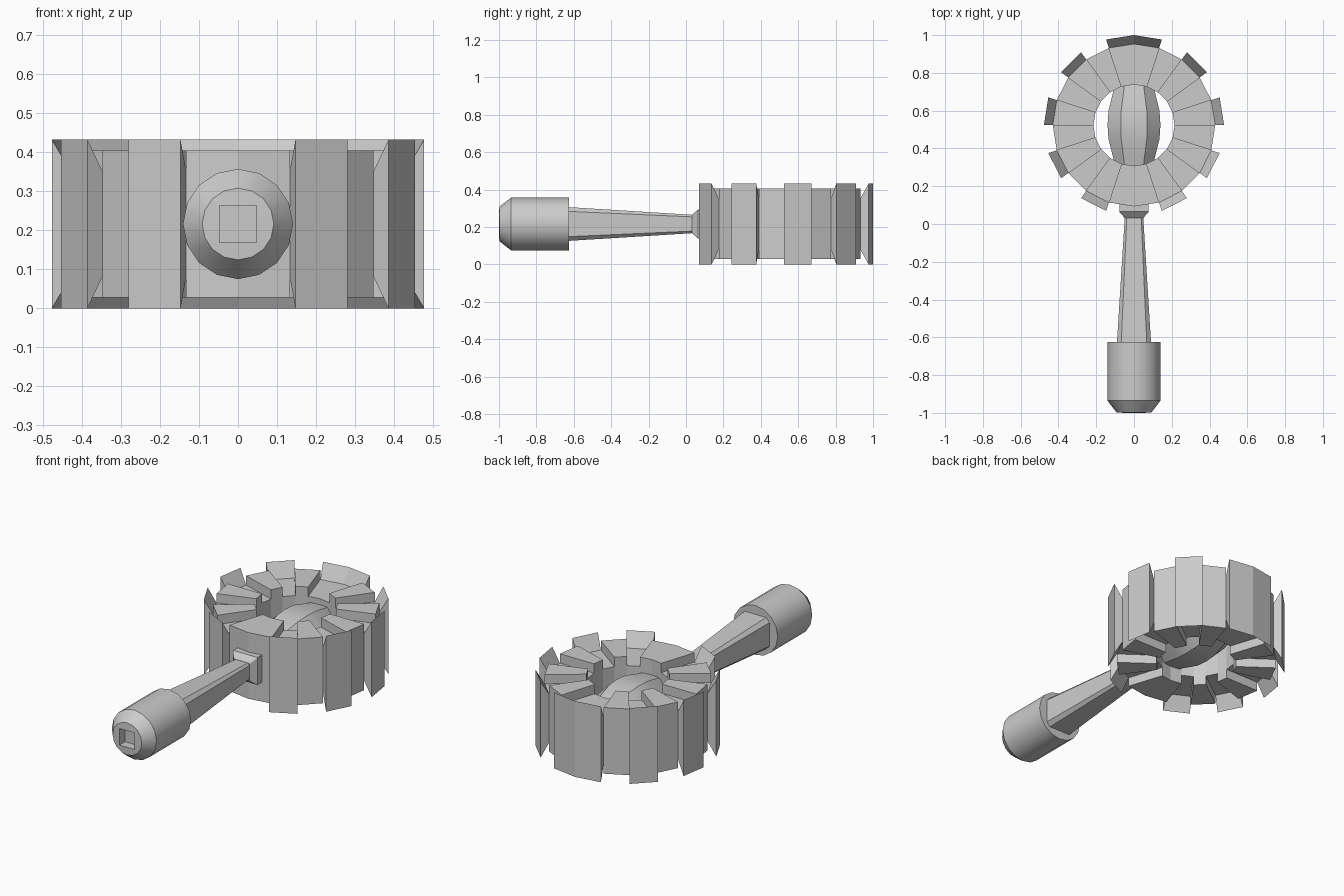
import bpy, bmesh, math

if "Cube" in bpy.data.objects:
    bpy.data.objects.remove(bpy.data.objects["Cube"])

CY, CZ = 0.523, 0.216      # ring centre in y, mid height of everything


def finish(name, bm, angle=None):
    bmesh.ops.recalc_face_normals(bm, faces=bm.faces)
    me = bpy.data.meshes.new(name)
    bm.to_mesh(me)
    bm.free()
    ob = bpy.data.objects.new(name, me)
    bpy.context.collection.objects.link(ob)
    if angle:
        bpy.ops.object.select_all(action='DESELECT')
        ob.select_set(True)
        bpy.context.view_layer.objects.active = ob
        bpy.ops.object.shade_smooth_by_angle(angle=math.radians(angle))
    return ob


def skin(bm, rings):
    """Join successive closed rings of points, capping both ends."""
    rows = [[bm.verts.new(p) for p in ring] for ring in rings]
    n = len(rows[0])
    for a, b in zip(rows, rows[1:]):
        for i in range(n):
            j = (i + 1) % n
            bm.faces.new((a[i], a[j], b[j], b[i]))
    bm.faces.new(rows[0])
    bm.faces.new(rows[-1])


def sector(name, profile, start, steps):
    """Sweep an (r, z) profile around the ring axis, 18 degrees per step."""
    bm = bmesh.new()
    rings = []
    for k in range(steps + 1):
        a = math.radians(start + 18 * k)
        rings.append([(r * math.cos(a), CY + r * math.sin(a), z) for r, z in profile])
    skin(bm, rings)
    finish(name, bm)


def circle(y, r, n=16):
    return [(r * math.cos(2 * math.pi * i / n), y, CZ + r * math.sin(2 * math.pi * i / n))
            for i in range(n)]


def square(y, h, n=16):
    pts = []
    for i in range(n):
        c, s = math.cos(2 * math.pi * i / n), math.sin(2 * math.pi * i / n)
        k = h / max(abs(c), abs(s))
        pts.append((c * k, y, CZ + s * k))
    return pts


def octagon(y, h, c):
    """Square of half size h whose flats have half width c."""
    return [(x, y, CZ + z) for x, z in ((h, -c), (h, c), (c, h), (-c, h),
                                        (-h, c), (-h, -c), (-c, -h), (c, -h))]


# Ring: raised spacers alternating with recessed sectors that carry flared plates
spacer = [(0.215, 0.028), (0.43, 0.028), (0.43, 0.405), (0.215, 0.405)]
plate = [(0.215, 0.08), (0.43, 0.08), (0.477, 0.0), (0.477, 0.432),
         (0.43, 0.352), (0.215, 0.352)]
for i, start in enumerate((-72, -36, 0, 36, 126, 162, 198, 234)):
    sector(f"ring_plate_{i}", plate, start, 1)
sector("ring_plate_wide", plate, 72, 2)
for i, start in enumerate((-54, -18, 18, 54, 108, 144, 180, 216)):
    sector(f"ring_spacer_{i}", spacer, start, 1)
sector("ring_spacer_front", spacer, 252, 2)

# Barrel-shaped core across the hole
bm = bmesh.new()
skin(bm, [octagon(y, r, r * 0.5) for y, r in
          ((0.28, 0.095), (0.35, 0.11), (0.45, 0.135), (CY, 0.14),
           (0.60, 0.135), (0.70, 0.11), (0.77, 0.095))])
finish("core_barrel", bm, 30)

# Tapered shaft with a flared collar at the ring
bm = bmesh.new()
skin(bm, [octagon(-0.64, 0.091, 0.068), octagon(0.035, 0.049, 0.038)])
finish("handle_shaft", bm)
bm = bmesh.new()
skin(bm, [octagon(0.033, 0.05, 0.045), octagon(0.065, 0.078, 0.076), octagon(0.13, 0.078, 0.076)])
finish("handle_collar", bm)

# Grip with rounded end and a square socket
bm = bmesh.new()
skin(bm, [circle(-0.625, 0.141), circle(-0.935, 0.141), circle(-0.998, 0.092),
          square(-1.0, 0.047), square(-0.95, 0.047)])
finish("handle_grip", bm, 30)
